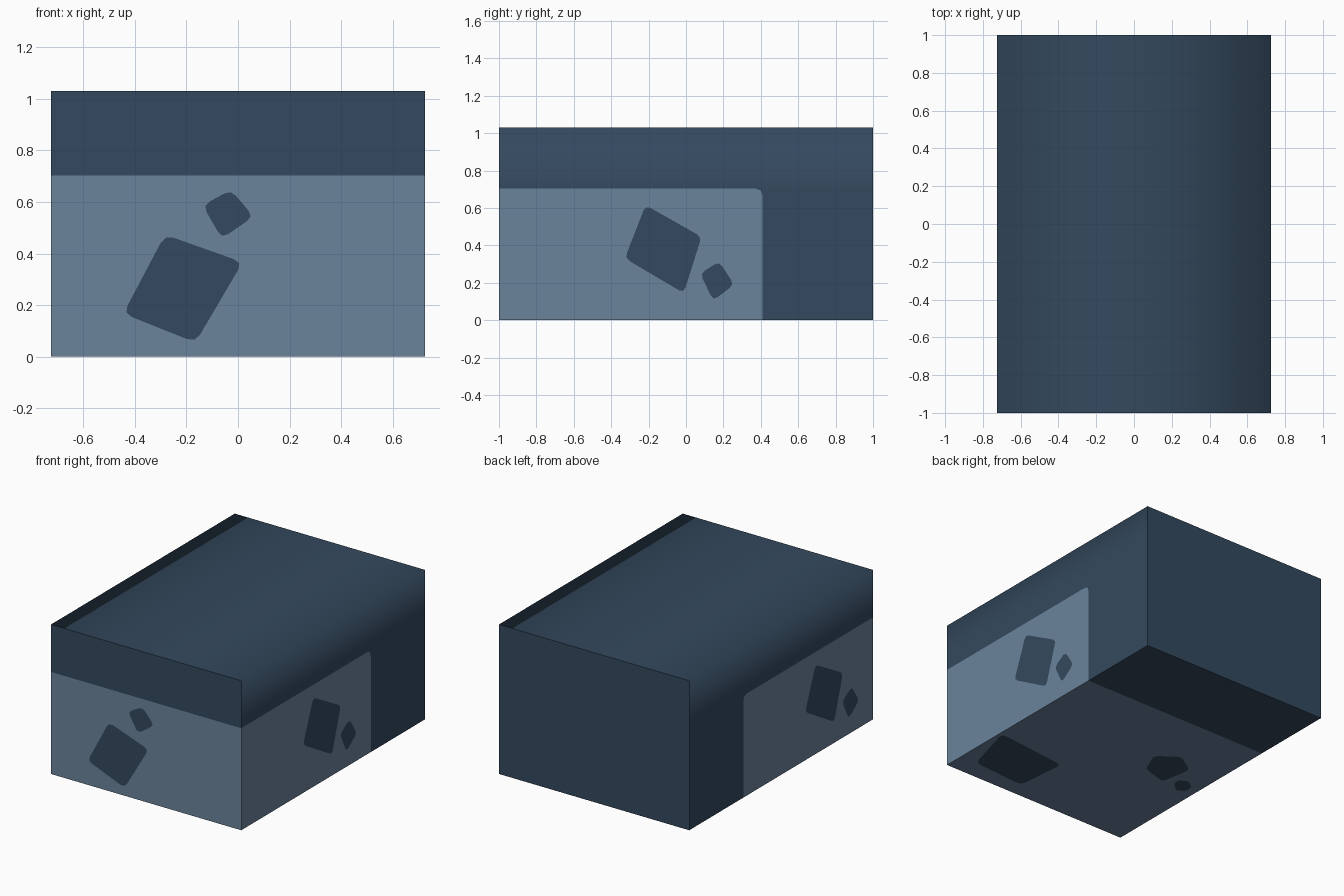
import bpy, bmesh, math
from mathutils import Vector

if "Cube" in bpy.data.objects:
    bpy.data.objects.remove(bpy.data.objects["Cube"])

X, Y, H = 0.725, 1.0, 1.03      # half width, half length, height
PZ, PY = 0.703, 0.41            # top and rear limit of the pale area
DARK, PALE = 0, 1


def rounded(corners, r=0.035):
    """Polygon with softly cut corners."""
    pts = []
    for i, c in enumerate(corners):
        c = Vector(c)
        a = Vector(corners[i - 1])
        b = Vector(corners[(i + 1) % len(corners)])
        p = c + (a - c).normalized() * r
        q = c + (b - c).normalized() * r
        pts += [p, (p + q) * 0.25 + c * 0.5, q]
    return [tuple(p) for p in pts]


bm = bmesh.new()


def fill(place, normal, colour, *loops):
    """Fill an outline (with optional holes) placed on a wall."""
    edges = []
    for loop in loops:
        vs = [bm.verts.new(place(u, v)) for u, v in loop]
        edges += [bm.edges.new((vs[i - 1], vs[i])) for i in range(len(vs))]
    out = bmesh.ops.triangle_fill(bm, use_beauty=True, use_dissolve=False,
                                  edges=edges, normal=normal)
    for f in out["geom"]:
        if isinstance(f, bmesh.types.BMFace):
            f.normal_update()
            if f.normal.dot(Vector(normal)) < 0:
                f.normal_flip()
            f.material_index = colour
            f.smooth = True


def panel(place, normal, outline, patches):
    """Pale area with dark patches set flush into it."""
    fill(place, normal, PALE, outline, *patches)
    for p in patches:
        fill(place, normal, DARK, p)


# Front wall
front = lambda u, v: (u, -Y, v)
fill(front, (0, -1, 0), DARK, [(-X, PZ), (X, PZ), (X, H), (0, H), (-X, H)])
panel(front, (0, -1, 0), [(-X, 0), (X, 0), (X, PZ), (-X, PZ)], [
    rounded([(-.283, .473), (.018, .366), (-.165, .055), (-.445, .167)]),
    rounded([(-.137, .587), (-.027, .647), (.06, .543), (-.063, .458)], .03)])

# Back wall
back = lambda u, v: (u, Y, v)
fill(back, (0, 1, 0), DARK, [(-X, 0), (X, 0), (X, PZ), (-X, PZ)])
fill(back, (0, 1, 0), DARK, [(-X, PZ), (X, PZ), (X, H), (0, H), (-X, H)])

# Side walls: the left patches are the right ones turned half round
bend = [(PY, .665), (PY - .01, .693), (PY - .037, PZ)]
big = rounded([(-.216, .615), (.083, .446), (-.012, .145), (-.327, .331)], .03)
small = rounded([(.076, .25), (.178, .314), (.257, .19), (.145, .105)], .03)
for s in (1, -1):
    side = lambda u, v: (s * X, u, v)
    n = (s, 0, 0)
    spots = [big, small]
    if s < 0:
        spots = [[(PY - Y - u, v) for u, v in p] for p in spots]
    fill(side, n, DARK, [(-Y, PZ), bend[2], (Y, PZ), (Y, H), (-Y, H)])
    fill(side, n, DARK, [(PY, 0), (Y, 0), (Y, PZ)] + bend[::-1])
    panel(side, n, [(-Y, 0), (PY, 0)] + bend + [(-Y, PZ)], spots)

# Top, in two halves
top = lambda u, v: (u, v, H)
for s in (1, -1):
    fill(top, (0, 0, 1), DARK, [(0, -Y), (s * X, -Y), (s * X, Y), (0, Y)])

# Underside
under = lambda u, v: (u, v, 0)
fill(under, (0, 0, -1), DARK, [(-X, PY), (X, PY), (X, Y), (-X, Y)])
panel(under, (0, 0, -1), [(-X, -Y), (X, -Y), (X, PY), (-X, PY)], [
    rounded([(.60, -.86), (.71, -.47), (.165, -.53), (.20, -.89)], .04),
    rounded([(-.285, -.22), (-.215, -.06), (-.36, .045), (-.505, -.05),
             (-.47, -.275)], .03),
    rounded([(-.545, -.25), (-.535, -.20), (-.594, -.165), (-.655, -.205),
             (-.665, -.27), (-.606, -.305)], .015)])

# Join the walls; only the two long top edges shade smoothly
bmesh.ops.remove_doubles(bm, verts=bm.verts, dist=0.0005)
for e in bm.edges:
    flat = len(e.link_faces) == 2 and e.calc_face_angle(0) < math.radians(30)
    long_top = all(abs(v.co.z - H) < .001 and abs(abs(v.co.x) - X) < .001
                   for v in e.verts)
    e.smooth = flat or long_top

mesh = bpy.data.meshes.new("box_body")
bm.to_mesh(mesh)
bm.free()
for name, col in (("dark slate blue", (.0343, .0666, .1119, 1)),
                  ("pale slate blue", (.146, .229, .335, 1))):
    m = bpy.data.materials.new(name)
    m.diffuse_color = col
    m.use_nodes = True
    m.node_tree.nodes["Principled BSDF"].inputs["Base Color"].default_value = m.diffuse_color
    mesh.materials.append(m)
bpy.context.collection.objects.link(bpy.data.objects.new("box_body", mesh))
